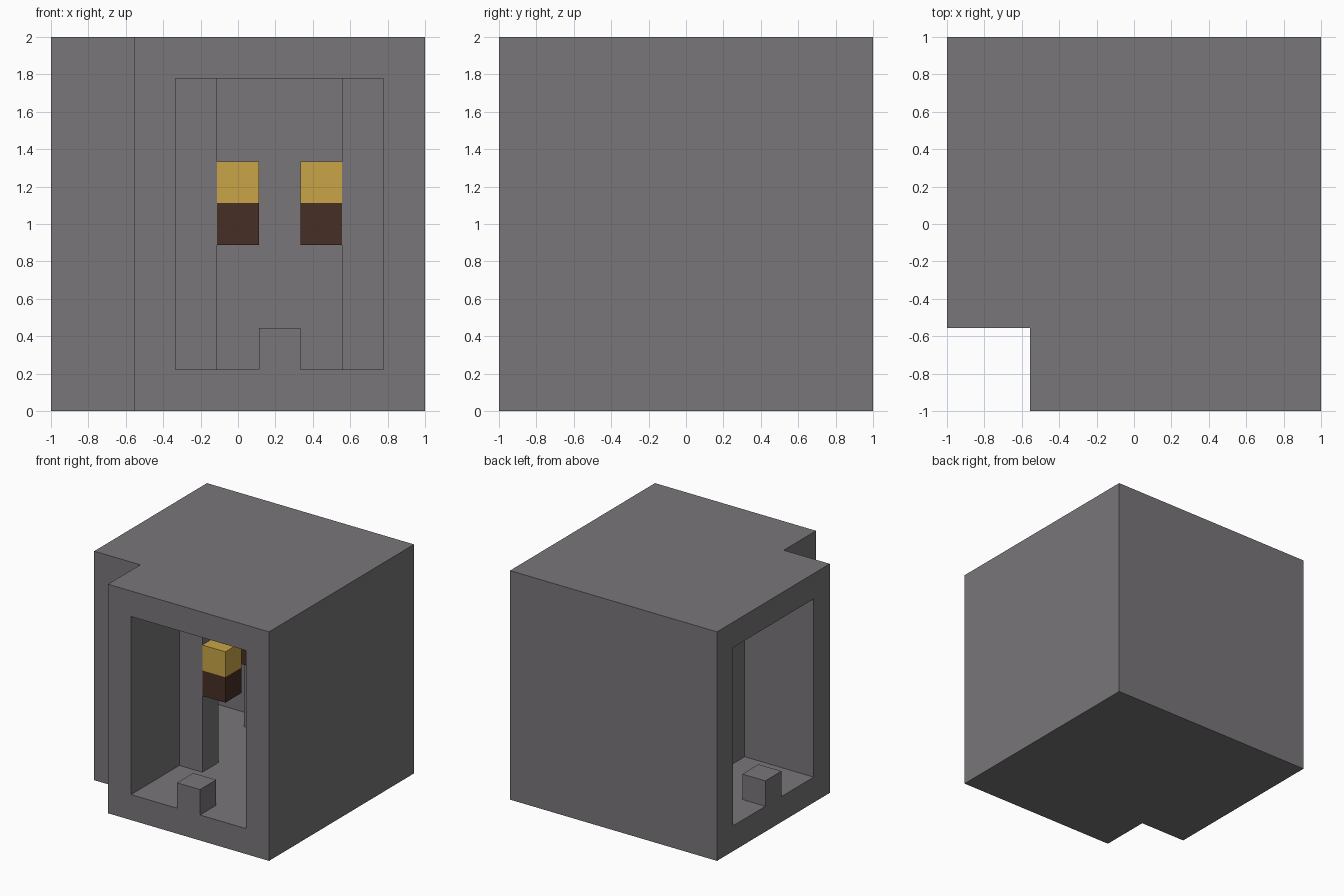
import bpy
import bmesh

if "Cube" in bpy.data.objects:
    bpy.data.objects.remove(bpy.data.objects["Cube"])

CELL = 2 / 9  # the model sits on a nine by nine by nine block grid


def material(name, color):
    m = bpy.data.materials.new(name)
    m.use_nodes = True
    m.diffuse_color = (*color, 1)
    m.node_tree.nodes["Principled BSDF"].inputs["Base Color"].default_value = (*color, 1)
    return m


stone = material("grey stone", (0.19, 0.18, 0.19))
gold = material("golden flame", (0.58, 0.376, 0.061))
wood = material("dark wood", (0.061, 0.028, 0.018))


def prism(name, outline, low, high, mat):
    """Extrude a floor plan, given in blocks, between two heights."""
    bm = bmesh.new()
    verts = [bm.verts.new((x * CELL - 1, y * CELL - 1, low * CELL)) for x, y in outline]
    base = bm.faces.new(verts)
    side = bmesh.ops.extrude_face_region(bm, geom=[base])
    top = [v for v in side["geom"] if isinstance(v, bmesh.types.BMVert)]
    bmesh.ops.translate(bm, verts=top, vec=(0, 0, (high - low) * CELL))
    bmesh.ops.recalc_face_normals(bm, faces=bm.faces)
    mesh = bpy.data.meshes.new(name)
    bm.to_mesh(mesh)
    bm.free()
    mesh.materials.append(mat)
    obj = bpy.data.objects.new(name, mesh)
    bpy.context.collection.objects.link(obj)
    return obj


def block(name, x, y, low, high, mat):
    return prism(name, [(x, y), (x + 1, y), (x + 1, y + 1), (x, y + 1)], low, high, mat)


def boolean(target, tool, operation):
    tool.hide_render = True
    mod = target.modifiers.new(operation, 'BOOLEAN')
    mod.operation, mod.solver, mod.object = operation, 'EXACT', tool
    bpy.context.view_layer.objects.active = target
    bpy.ops.object.modifier_apply(modifier=mod.name)
    bpy.data.objects.remove(tool)


# Outer shell with a notched corner, hollowed by an L-shaped room open at both ends
shell = prism("shell", [(2, 0), (9, 0), (9, 9), (0, 9), (0, 2), (2, 2)], 0, 9, stone)
room = prism("room_cutter", [(3, -1), (8, -1), (8, 8), (-1, 8), (-1, 3), (3, 3)], 1, 8, stone)
boolean(shell, room, 'DIFFERENCE')

# One step block in the middle of each doorway
for x, y in ((5, 0), (0, 5)):
    boolean(shell, block("doorstep", x, y, 0.5, 2, stone), 'UNION')

# Pillars at the four corners of the room, each with a torch on its two inner sides
for side_x, px in (("right", 3), ("left", 7)):
    for side_y, py in (("front", 3), ("back", 7)):
        tag = f"{side_y}_{side_x}"
        block(f"pillar_{tag}", px, py, 1, 8, stone)
        step_x = 1 if px == 3 else -1
        step_y = 1 if py == 3 else -1
        for n, (x, y) in enumerate(((px + step_x, py), (px, py + step_y)), 1):
            block(f"torch_handle_{tag}_{n}", x, y, 4, 5, wood)
            block(f"torch_flame_{tag}_{n}", x, y, 5, 6, gold)
